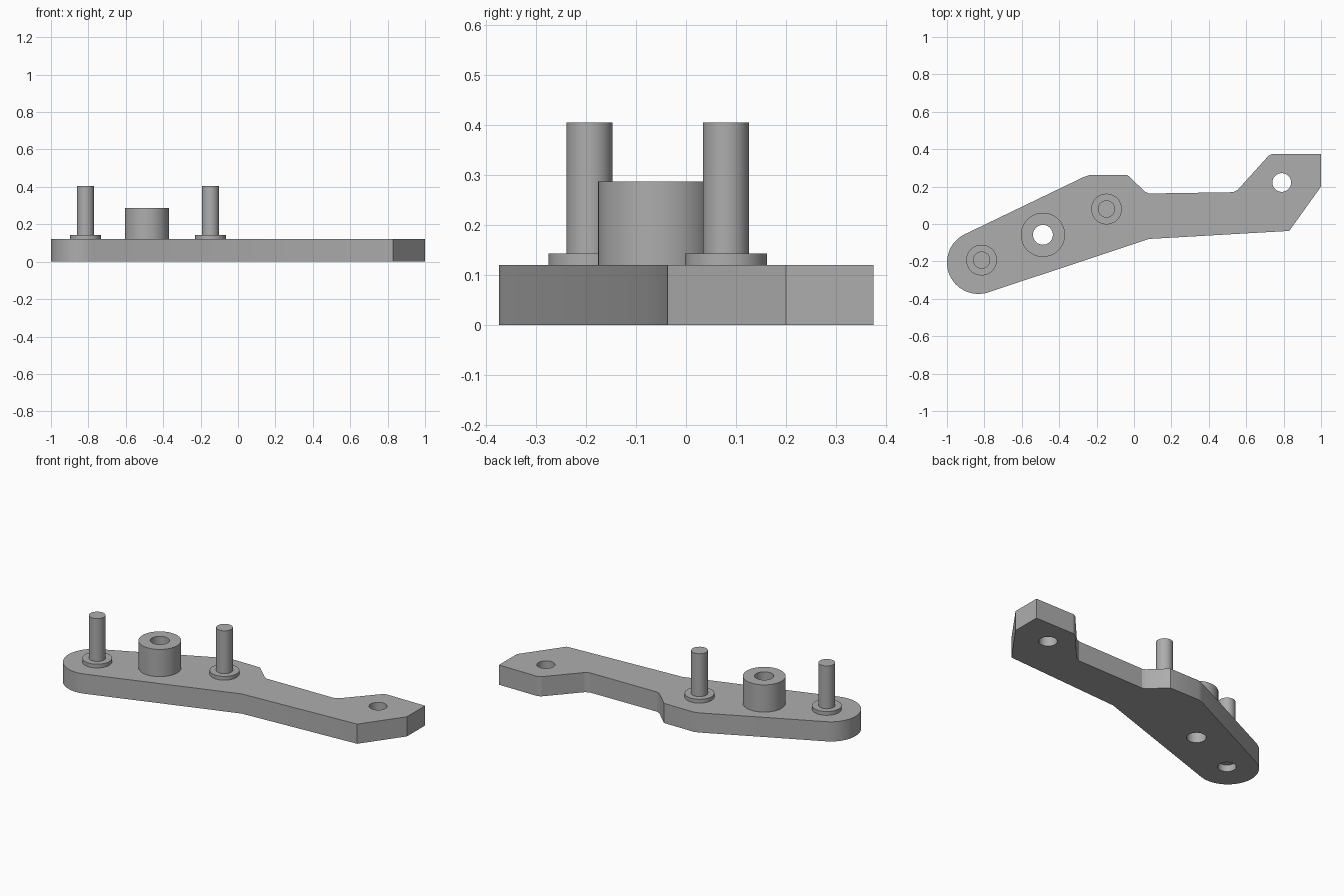
import bpy
import bmesh
from math import cos, sin, radians

if "Cube" in bpy.data.objects:
    bpy.data.objects.remove(bpy.data.objects["Cube"], do_unlink=True)

grey = bpy.data.materials.new("plain grey")
grey.use_nodes = True
grey.diffuse_color = (0.42, 0.42, 0.42, 1)
grey.node_tree.nodes["Principled BSDF"].inputs["Base Color"].default_value = grey.diffuse_color

PLATE_TOP = 0.12
FRONT_POST = (-0.815, -0.193)
BACK_POST = (-0.147, 0.08)
BOSS = (-0.487, -0.058)
END_HOLE = (0.79, 0.222)


def activate(obj):
    bpy.ops.object.select_all(action="DESELECT")
    obj.select_set(True)
    bpy.context.view_layer.objects.active = obj


def cylinder(name, centre, radius, bottom, top):
    bpy.ops.mesh.primitive_cylinder_add(
        vertices=48, radius=radius, depth=top - bottom,
        location=(*centre, (bottom + top) / 2))
    obj = bpy.context.object
    obj.name = name
    obj.data.materials.append(grey)
    bpy.ops.object.shade_smooth_by_angle(angle=radians(30))
    return obj


def drill(obj, centre, radius, bottom, top):
    cutter = cylinder("hole_cutter", centre, radius, bottom, top)
    cutter.hide_render = True
    activate(obj)
    cut = obj.modifiers.new("hole", "BOOLEAN")
    cut.operation = "DIFFERENCE"
    cut.solver = "EXACT"
    cut.object = cutter
    bpy.ops.object.modifier_apply(modifier=cut.name)
    bpy.data.objects.remove(cutter, do_unlink=True)


# Plate outline: rounded end followed by the angular arm
arc = [radians(115 + 173 * i / 24) for i in range(25)]
outline = [(-0.832 + 0.168 * cos(a), -0.206 + 0.168 * sin(a)) for a in arc]
outline += [(0.08, -0.08), (0.83, -0.037), (1, 0.2), (1, 0.375),
            (0.74, 0.375), (0.72, 0.366), (0.555, 0.183), (0.53, 0.17),
            (0.08, 0.163), (0.06, 0.172), (-0.035, 0.262),
            (-0.235, 0.262), (-0.265, 0.253)]

bm = bmesh.new()
base = bm.faces.new([bm.verts.new((x, y, 0)) for x, y in outline])
raised = bmesh.ops.extrude_face_region(bm, geom=[base], use_keep_orig=True)
bmesh.ops.translate(bm, vec=(0, 0, PLATE_TOP),
                    verts=[v for v in raised["geom"] if isinstance(v, bmesh.types.BMVert)])
bmesh.ops.recalc_face_normals(bm, faces=bm.faces)
mesh = bpy.data.meshes.new("arm_plate")
bm.to_mesh(mesh)
bm.free()
mesh.materials.append(grey)
plate = bpy.data.objects.new("arm_plate", mesh)
bpy.context.collection.objects.link(plate)

# Through holes, and a shallow recess under the rounded end
drill(plate, END_HOLE, 0.05, -0.1, 0.3)
drill(plate, BOSS, 0.053, -0.1, 0.3)
drill(plate, FRONT_POST, 0.05, -0.1, 0.04)
activate(plate)
bpy.ops.object.shade_smooth_by_angle(angle=radians(20))

# Hollow boss
boss = cylinder("boss", BOSS, 0.118, PLATE_TOP, 0.286)
drill(boss, BOSS, 0.053, 0, 0.4)
activate(boss)
bpy.ops.object.shade_smooth_by_angle(angle=radians(30))

# Posts with flanges
for label, centre in (("front", FRONT_POST), ("back", BACK_POST)):
    cylinder(label + "_flange", centre, 0.082, PLATE_TOP, 0.143)
    cylinder(label + "_post", centre, 0.046, 0.143, 0.404)
